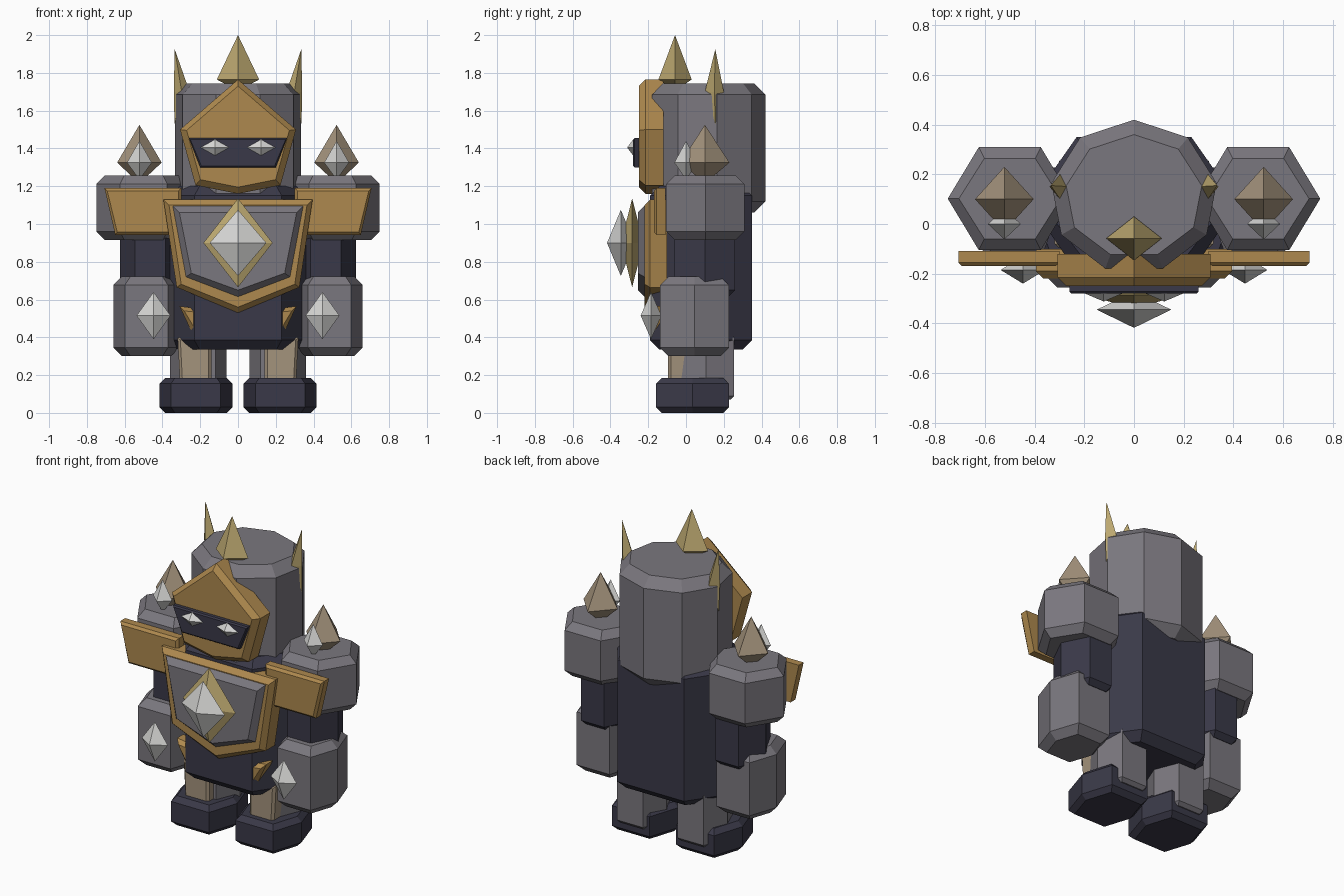
import bpy, bmesh, math
from mathutils import Vector

cube = bpy.data.objects.get("Cube")
if cube:
    bpy.data.objects.remove(cube)


def material(name, rgb):
    linear = [((c / 255 + 0.055) / 1.055) ** 2.4 for c in rgb] + [1.0]
    mat = bpy.data.materials.new(name)
    mat.use_nodes = True
    mat.diffuse_color = linear
    mat.node_tree.nodes["Principled BSDF"].inputs["Base Color"].default_value = linear
    return mat


STONE = material("stone grey", (122, 119, 126))
NAVY = material("dark navy", (58, 57, 72))
GOLD = material("bronze gold", (174, 137, 78))
SILVER = material("silver", (214, 214, 212))
TAN = material("dull tan", (164, 147, 124))
HORN = material("pale horn", (188, 168, 112))


def finish(bm, name, mat):
    bmesh.ops.recalc_face_normals(bm, faces=bm.faces)
    mesh = bpy.data.meshes.new(name)
    bm.to_mesh(mesh)
    bm.free()
    mesh.materials.append(mat)
    obj = bpy.data.objects.new(name, mesh)
    bpy.context.collection.objects.link(obj)
    return obj


def loft(name, rings, mat):
    """Skin a list of equal-length point rings and cap both ends."""
    bm = bmesh.new()
    loops = [[bm.verts.new(p) for p in ring] for ring in rings]
    n = len(loops[0])
    for a, b in zip(loops, loops[1:]):
        for i in range(n):
            j = (i + 1) % n
            bm.faces.new((a[i], a[j], b[j], b[i]))
    bm.faces.new(loops[0])
    bm.faces.new(loops[-1])
    return finish(bm, name, mat)


def block(name, outline, center, z0, z1, bevel, mat):
    """Upright prism with chamfered top and bottom rims."""
    cx, cy = center
    rx = max(abs(p[0]) for p in outline)
    ry = max(abs(p[1]) for p in outline)

    def ring(z, inset):
        return [(cx + x * (1 - inset / rx), cy + y * (1 - inset / ry), z)
                for x, y in outline]
    return loft(name, [ring(z0, bevel), ring(z0 + bevel, 0),
                       ring(z1 - bevel, 0), ring(z1, bevel)], mat)


def hexagon(rx, ry, flat=0.5):
    f = rx * flat
    return [(rx, 0), (f, ry), (-f, ry), (-rx, 0), (-f, -ry), (f, -ry)]


def plate(name, outline, back, front, bevel, mat):
    """Armour plate facing the front, with a chamfered front rim."""
    xs, zs = zip(*outline)
    cx, cz = (min(xs) + max(xs)) / 2, (min(zs) + max(zs)) / 2
    hx, hz = max(xs) - cx, max(zs) - cz

    def ring(y, inset):
        return [(cx + (x - cx) * (1 - inset / hx), y,
                 cz + (z - cz) * (1 - inset / hz)) for x, z in outline]
    return loft(name, [ring(back, 0), ring(front + bevel, 0), ring(front, bevel)], mat)


def mirrored(right_half):
    """Complete an outline that runs down the +x side."""
    return right_half + [(-x, z) for x, z in reversed(right_half) if x]


def crystal(name, center, rx, ry, top, bottom, mat):
    """Four-sided double pyramid with free top and bottom points."""
    bm = bmesh.new()
    c = Vector(center)
    mid = [bm.verts.new(c + Vector(o)) for o in
           ((rx, 0, 0), (0, ry, 0), (-rx, 0, 0), (0, -ry, 0))]
    for tip in (top, bottom):
        apex = bm.verts.new(tip)
        for i in range(4):
            bm.faces.new((mid[i], mid[(i + 1) % 4], apex))
    return finish(bm, name, mat)


def gem(name, center, rx, ry, up, down, mat):
    x, y, z = center
    return crystal(name, center, rx, ry, (x, y, z + up), (x, y, z - down), mat)


# Head and torso
nonagon = [(0.338 * math.cos(math.radians(90 + 40 * i)),
            0.309 * math.sin(math.radians(90 + 40 * i))) for i in range(9)]
block("head", nonagon, (0, 0.111), 1.06, 1.745, 0.06, STONE)
block("torso", hexagon(0.42, 0.27, 0.55), (0, 0.08), 0.335, 1.2, 0.05, NAVY)

# Mask with eye slot and eyes
plate("mask", mirrored([(0, 1.765), (0.307, 1.5), (0.225, 1.205), (0, 1.16)]),
      -0.12, -0.25, 0.035, GOLD)
plate("eye_slot", mirrored([(0.26, 1.455), (0.2, 1.3)]), -0.24, -0.28, 0.008, NAVY)

# Chest shield and its crystal
plate("chest_shield", mirrored([(0.395, 1.13), (0.325, 0.665), (0, 0.53)]),
      -0.1, -0.22, 0.03, GOLD)
plate("chest_inset", mirrored([(0.345, 1.095), (0.275, 0.72), (0, 0.615)]),
      -0.2, -0.255, 0.035, STONE)
gem("crystal_mount", (0, -0.285, 0.9), 0.183, 0.06, 0.235, 0.235, HORN)
gem("chest_crystal", (0, -0.345, 0.9), 0.15, 0.073, 0.175, 0.175, SILVER)

# Belt plate and crown spike
plate("belt_plate", mirrored([(0, 0.525), (0.31, 0.565), (0.225, 0.385)]),
      -0.1, -0.185, 0.025, GOLD)
gem("crown_spike", (0, -0.058, 1.765), 0.112, 0.088, 0.235, 0.06, HORN)

# Paired parts
for side, s in (("left", 1), ("right", -1)):
    gem(side + "_eye", (0.122 * s, -0.278, 1.405), 0.08, 0.034, 0.045, 0.045, SILVER)
    crystal(side + "_horn", (0.298 * s, 0.15, 1.7), 0.042, 0.05,
            (0.335 * s, 0.155, 1.925), (0.336 * s, 0.155, 1.53), HORN)

    # Arm
    block(side + "_shoulder", hexagon(0.25, 0.207), (0.5 * s, 0.102),
          0.915, 1.257, 0.045, STONE)
    block(side + "_upper_arm", hexagon(0.16, 0.16), (0.465 * s, 0.1),
          0.62, 1.0, 0.03, NAVY)
    block(side + "_forearm", hexagon(0.175, 0.182, 0.65), (0.485 * s, 0.045),
          0.3, 0.722, 0.045, STONE)
    gem(side + "_shoulder_spike", (0.522 * s, 0.1, 1.325), 0.118, 0.13, 0.2, 0.11, TAN)
    gem(side + "_shoulder_crystal", (0.522 * s, 0, 1.325), 0.066, 0.062, 0.115, 0.09, SILVER)
    gem(side + "_forearm_crystal", (0.447 * s, -0.185, 0.515), 0.09, 0.055, 0.125, 0.125, SILVER)
    plate(side + "_shoulder_plate",
          [(0.3 * s, 1.19), (0.707 * s, 1.19), (0.65 * s, 0.942), (0.3 * s, 0.942)],
          -0.108, -0.17, 0.015, GOLD)

    # Leg
    block(side + "_leg", hexagon(0.15, 0.15, 0.6), (0.21 * s, 0.105), 0.07, 0.42, 0.02, STONE)
    plate(side + "_shin_guard",
          [(0.14 * s, 0.4), (0.32 * s, 0.4), (0.305 * s, 0.12), (0.14 * s, 0.12)],
          0.0, -0.095, 0.015, TAN)
    block(side + "_foot", hexagon(0.193, 0.193, 0.68), (0.223 * s, 0.035),
          0, 0.185, 0.03, NAVY)
